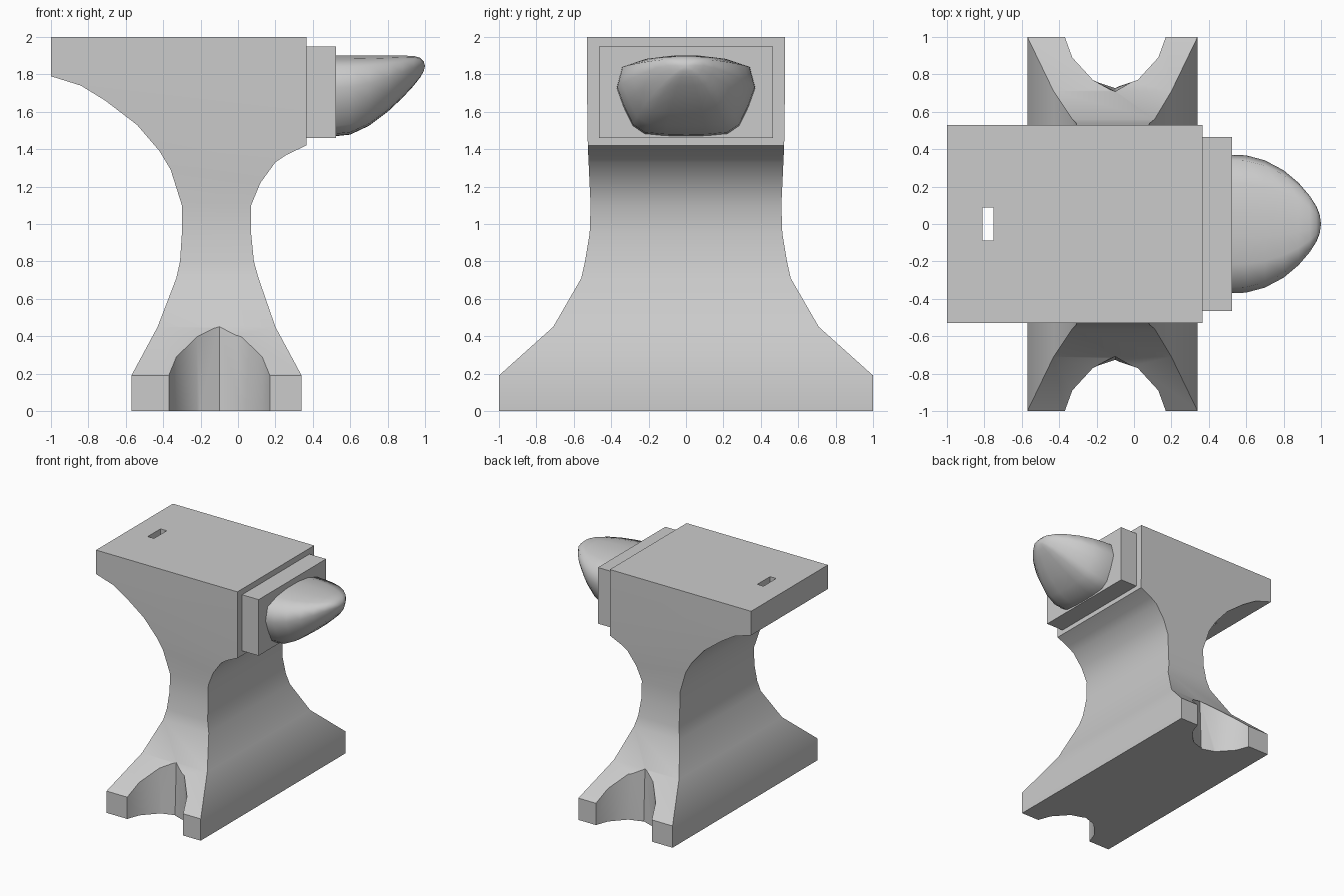
import bpy, bmesh

if "Cube" in bpy.data.objects:
    bpy.data.objects.remove(bpy.data.objects["Cube"])


def loft(name, rings, tip=None):
    """Skin a list of equal-length closed rings; cap ends or finish at a tip point."""
    bm = bmesh.new()
    vs = [[bm.verts.new(p) for p in r] for r in rings]
    n = len(vs[0])
    for a, b in zip(vs, vs[1:]):
        for i in range(n):
            j = (i + 1) % n
            bm.faces.new((a[i], a[j], b[j], b[i]))
    bm.faces.new(vs[0])
    if tip:
        t = bm.verts.new(tip)
        for i in range(n):
            bm.faces.new((vs[-1][i], vs[-1][(i + 1) % n], t))
    else:
        bm.faces.new(vs[-1])
    bmesh.ops.recalc_face_normals(bm, faces=bm.faces)
    me = bpy.data.meshes.new(name)
    bm.to_mesh(me)
    bm.free()
    ob = bpy.data.objects.new(name, me)
    bpy.context.collection.objects.link(ob)
    return ob


def box(name, x0, x1, y0, y1, z0, z1):
    return loft(name, [[(x0, y0, z), (x1, y0, z), (x1, y1, z), (x0, y1, z)] for z in (z0, z1)])


def smooth(ob, angle):
    bpy.ops.object.select_all(action='DESELECT')
    ob.select_set(True)
    bpy.context.view_layer.objects.active = ob
    bpy.ops.object.shade_smooth_by_angle(angle=angle)


def interp(table, z):
    for (z0, w0), (z1, w1) in zip(table, table[1:]):
        if z <= z1:
            return w0 + (w1 - w0) * (z - z0) / (z1 - z0)
    return table[-1][1]


# Body: left and right silhouette points, paired from the foot to the face
left = [(-.57, 0), (-.57, .19), (-.43, .45), (-.33, .71), (-.31, .8), (-.3, .95), (-.3, 1.1),
        (-.36, 1.29), (-.42, 1.39), (-.54, 1.53), (-.71, 1.66), (-.84, 1.74), (-1, 1.79), (-1, 2)]
right = [(.34, 0), (.34, .19), (.2, .45), (.11, .71), (.085, .8), (.07, .95), (.07, 1.1),
         (.12, 1.22), (.2, 1.33), (.26, 1.37), (.365, 1.42), (.365, 1.6), (.365, 1.75), (.365, 2)]
half_width = [(0, 1), (.19, 1), (.45, .71), (.71, .56), (.8, .54), (.95, .515), (1.1, .51),
              (1.42, .525), (1.79, .53), (2, .53)]
rings = []
for (xl, zl), (xr, zr) in zip(left, right):
    wl, wr = interp(half_width, zl), interp(half_width, zr)
    rings.append([(xl, -wl, zl), (xr, -wr, zr), (xr, wr, zr), (xl, wl, zl)])
body = loft("anvil_body", rings)

# Cutters: rounded notches in both ends of the foot, and the square tool hole
notch = [(-.27, 1.1), (-.27, 1), (-.23, .89), (-.12, .77), (0, .73), (.12, .77), (.23, .89), (.27, 1), (.27, 1.1)]
cutters = [box("tool_hole_cutter", -.81, -.75, -.088, .088, 1.5, 2.2)]
for s in (-1, 1):
    cutters.append(loft("foot_notch_cutter", [
        [(x - .1, s * (y - (lean if x == 0 else 0)), z) for x, y in notch]
        for z, lean in ((-.1, 0), (.6, .027))]))
bpy.context.view_layer.objects.active = body
for c in cutters:
    c.hide_render = True
    m = body.modifiers.new("cut", 'BOOLEAN')
    m.operation, m.solver, m.object = 'DIFFERENCE', 'EXACT', c
    bpy.ops.object.modifier_apply(modifier=m.name)
for c in cutters:
    bpy.data.objects.remove(c)
smooth(body, .56)

# Step block between the face and the horn
box("step_block", .365, .525, -.465, .465, 1.46, 1.95)

# Horn: one half cross-section (width and height fractions), scaled along x
half = [(0, 0), (.3, .005), (.6, .03), (.77, .13), (.9, .36), (1, .6), (.92, .86), (.58, .96), (.2, 1)]
section = half + [(-y, z) for y, z in reversed(half[1:])]
# x, half width, bottom, top
stations = [(.525, .37, 1.47, 1.9), (.6, .367, 1.478, 1.9), (.7, .34, 1.525, 1.9), (.8, .287, 1.6, 1.9),
            (.88, .22, 1.675, 1.9), (.94, .15, 1.74, 1.899), (.975, .095, 1.785, 1.888), (.993, .05, 1.817, 1.868)]
horn = loft("horn", [[(x, y * w, b + z * (t - b)) for y, z in section] for x, w, b, t in stations],
            tip=(1, 0, 1.845))
smooth(horn, 1.1)
